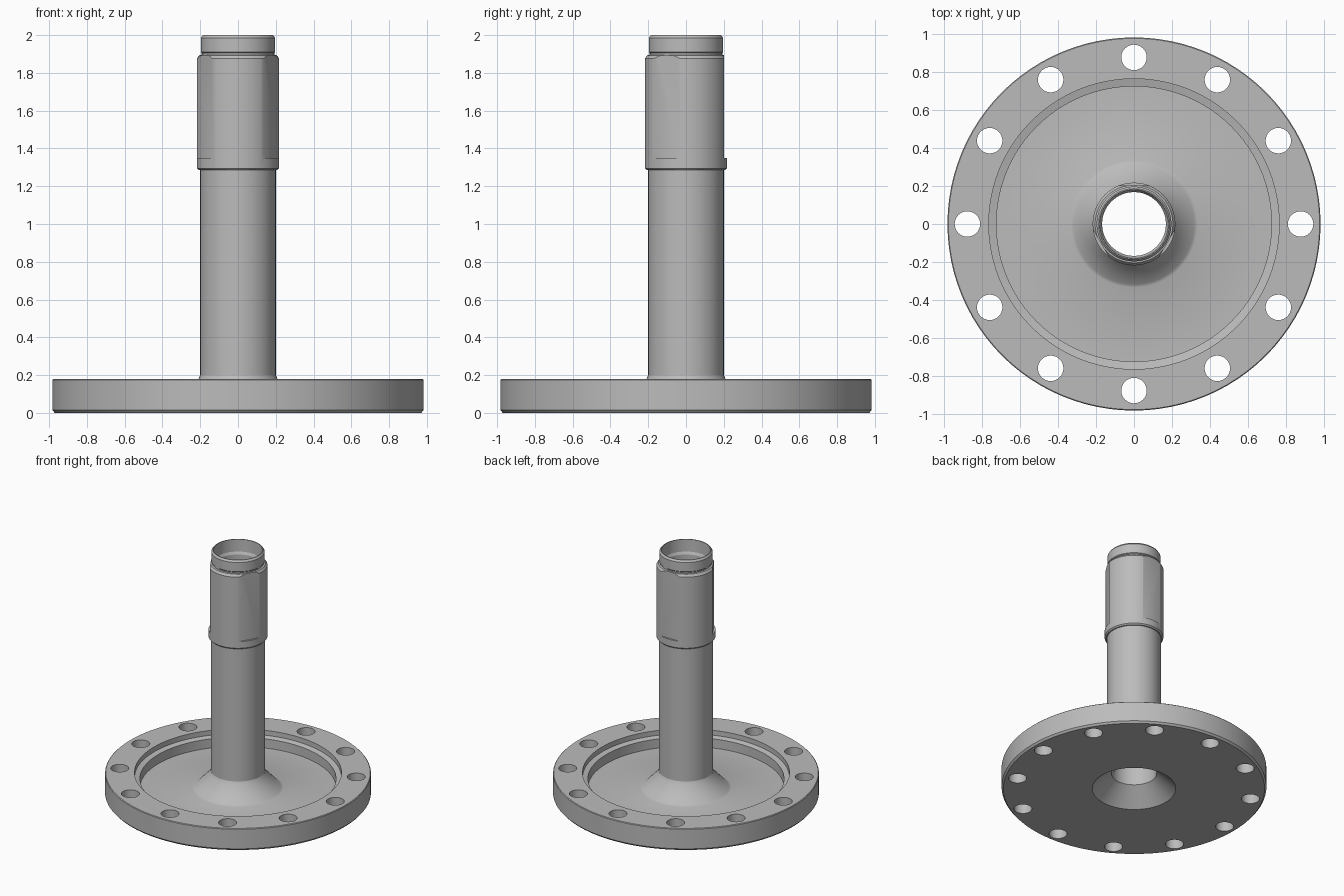
import bpy, bmesh, math
from mathutils import Matrix, Vector

if "Cube" in bpy.data.objects:
    bpy.data.objects.remove(bpy.data.objects["Cube"], do_unlink=True)

steel = bpy.data.materials.new("steel grey")
steel.use_nodes = True
GREY = (0.5, 0.5, 0.5, 1)
steel.diffuse_color = GREY
steel.node_tree.nodes["Principled BSDF"].inputs["Base Color"].default_value = GREY


def add_object(name, bm):
    bmesh.ops.recalc_face_normals(bm, faces=bm.faces)
    mesh = bpy.data.meshes.new(name)
    bm.to_mesh(mesh)
    bm.free()
    obj = bpy.data.objects.new(name, mesh)
    bpy.context.collection.objects.link(obj)
    mesh.materials.append(steel)
    return obj


def lathe(name, profile, sides):
    """Turn a closed (radius, height) outline around the z axis."""
    bm = bmesh.new()
    rings = []
    for i in range(sides):
        a = math.tau * i / sides
        rings.append([bm.verts.new((r * math.cos(a), r * math.sin(a), z)) for r, z in profile])
    n = len(profile)
    for i in range(sides):
        here, there = rings[i], rings[(i + 1) % sides]
        for j in range(n):
            k = (j + 1) % n
            bm.faces.new((here[j], there[j], there[k], here[k]))
    return add_object(name, bm)


def cut(obj, cutter):
    """Subtract the cutter, bake the result and remove the cutter."""
    mod = obj.modifiers.new("cut", "BOOLEAN")
    mod.operation, mod.solver, mod.object = "DIFFERENCE", "EXACT", cutter
    graph = bpy.context.evaluated_depsgraph_get()
    baked = bpy.data.meshes.new_from_object(obj.evaluated_get(graph))
    obj.modifiers.clear()
    obj.data = baked
    bpy.data.objects.remove(cutter, do_unlink=True)


def smooth(obj):
    bpy.ops.object.select_all(action="DESELECT")
    obj.select_set(True)
    bpy.context.view_layer.objects.active = obj
    bpy.ops.object.shade_smooth_by_angle(angle=math.radians(25))


JOINT = 0.2
BORE = 0.168

# Flange: chamfered disc, stepped recess, conical hub and countersunk underside
flange = lathe("flange", [
    (0.31, 0), (0.97, 0), (0.983, 0.015), (0.983, 0.175), (0.978, 0.18),
    (0.765, 0.18), (0.765, 0.14), (0.725, 0.13), (0.725, 0.055),
    (0.335, 0.055), (0.318, 0.062), (0.21, 0.178), (0.2, JOINT),
    (BORE, JOINT), (BORE, 0.13),
], 96)

# Bolt holes
bm = bmesh.new()
for i in range(12):
    a = math.tau * i / 12
    spot = Vector((0.878 * math.cos(a), 0.878 * math.sin(a), 0.1))
    bmesh.ops.create_cone(bm, cap_ends=True, segments=32, radius1=0.067, radius2=0.067,
                          depth=0.5, matrix=Matrix.Translation(spot))
cut(flange, add_object("hole_cutter", bm))

# Spindle: hollow stem, thick sleeve, grooved neck and stepped bore
spindle = lathe("spindle", [
    (0.2, JOINT), (0.2, 1.285), (0.208, 1.285), (0.218, 1.295), (0.218, 1.875),
    (0.205, 1.893), (0.192, 1.895), (0.192, 1.905), (0.197, 1.91), (0.197, 1.985),
    (0.186, 2), (0.18, 2), (0.178, 1.9), (BORE, 1.88), (BORE, JOINT),
], 64)

# Three wrench flats on the sleeve
bm = bmesh.new()
for angle in (90, 210, 330):
    place = (Matrix.Rotation(math.radians(angle), 4, "Z")
             @ Matrix.Translation((0.302, 0, 1.65))
             @ Matrix.Diagonal((0.2, 0.3, 0.6, 1)))
    bmesh.ops.create_cube(bm, size=1, matrix=place)
cut(spindle, add_object("flat_cutter", bm))

for part in (flange, spindle):
    smooth(part)
